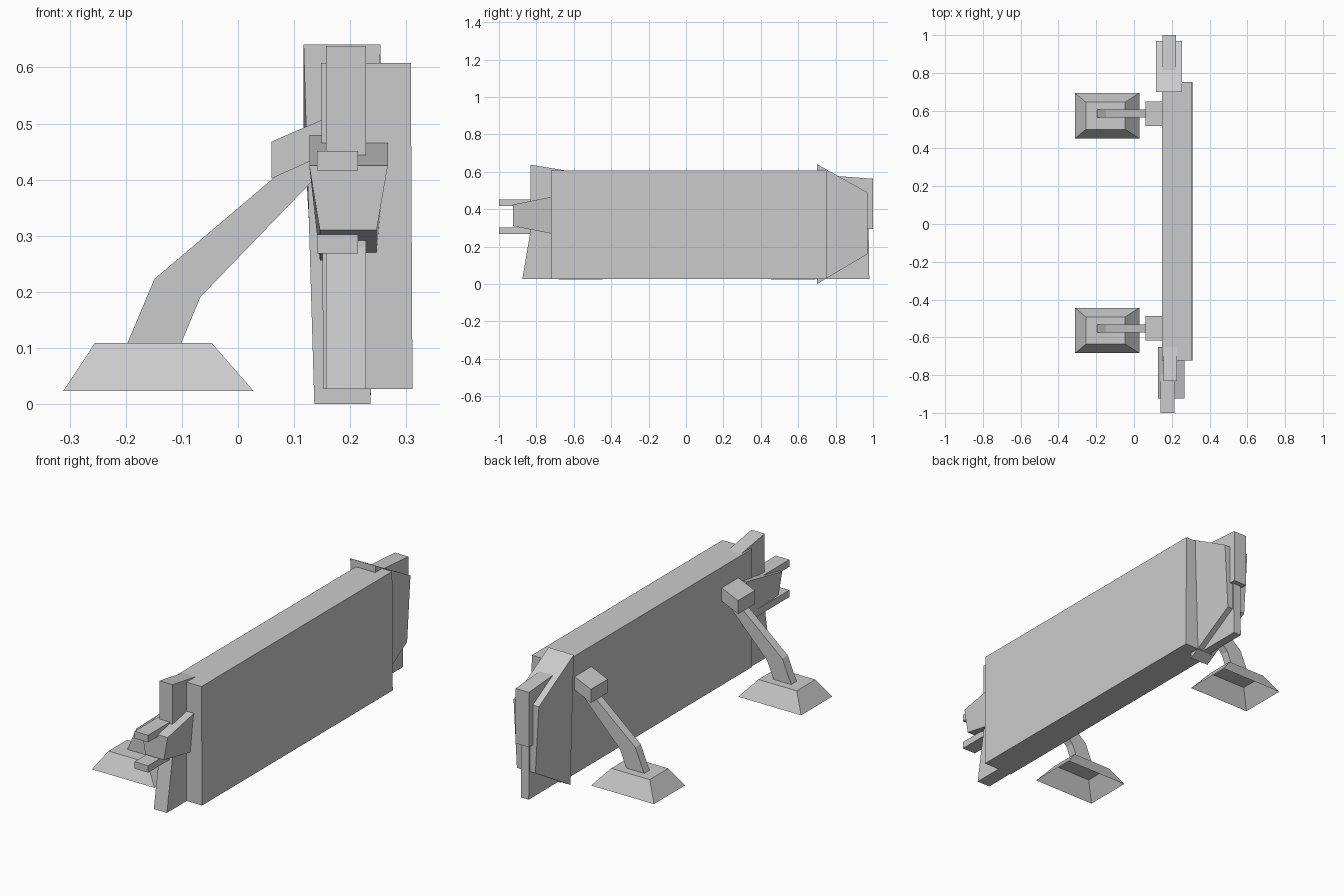
import bpy, bmesh

if "Cube" in bpy.data.objects:
    bpy.data.objects.remove(bpy.data.objects["Cube"])


def loft(name, ring_a, ring_b, cap_a=True):
    """Join two matching rings of points into a flat-faced solid."""
    bm = bmesh.new()
    a = [bm.verts.new(p) for p in ring_a]
    b = [bm.verts.new(p) for p in ring_b]
    n = len(a)
    for i in range(n):
        j = (i + 1) % n
        bm.faces.new((a[i], a[j], b[j], b[i]))
    if cap_a:
        bm.faces.new(a[::-1])
    bm.faces.new(b)
    bmesh.ops.recalc_face_normals(bm, faces=bm.faces)
    mesh = bpy.data.meshes.new(name)
    bm.to_mesh(mesh)
    bm.free()
    obj = bpy.data.objects.new(name, mesh)
    bpy.context.collection.objects.link(obj)
    return obj


def prism_y(name, profile, y0, y1):
    """Extrude an x-z profile along y."""
    return loft(name, [(x, y0, z) for x, z in profile], [(x, y1, z) for x, z in profile])


def prism_x(name, profile, x0, x1):
    """Extrude a y-z profile along x."""
    return loft(name, [(x0, y, z) for y, z in profile], [(x1, y, z) for y, z in profile])


def box(name, x0, x1, y0, y1, z0, z1):
    return prism_y(name, [(x0, z0), (x1, z0), (x1, z1), (x0, z1)], y0, y1)


def end_block(name, top, bottom, near, far):
    """Block narrower at the bottom; near and far are (y, z_low, z_high)."""
    def ring(y, lo, hi):
        return [(bottom[0], y, lo), (bottom[1], y, lo), (top[1], y, hi), (top[0], y, hi)]
    return loft(name, ring(*near), ring(*far))


def rect(x0, x1, y, half, z):
    return [(x0, y - half, z), (x1, y - half, z), (x1, y + half, z), (x0, y + half, z)]


# Main board
prism_y("main_board", [(0.152, 0.027), (0.311, 0.027), (0.308, 0.608), (0.148, 0.608)],
        -0.722, 0.752)

# Front end: plate, tapered clamp and two prongs
prism_x("front_end_plate", [(-0.65, 0.027), (-0.875, 0.027), (-0.832, 0.28),
                            (-0.832, 0.638), (-0.65, 0.608)], 0.157, 0.228)
end_block("front_clamp", (0.127, 0.267), (0.146, 0.247),
          (-0.925, 0.31, 0.425), (-0.65, 0.256, 0.48))
box("upper_prong", 0.141, 0.214, -1.0, -0.72, 0.416, 0.451)
box("lower_prong", 0.141, 0.214, -1.0, -0.72, 0.268, 0.302)

# Back end: large tapered cap, upper plate and narrower lower plate
end_block("back_cap", (0.117, 0.254), (0.136, 0.236),
          (0.70, 0.0, 0.641), (0.97, 0.16, 0.49))
prism_x("back_upper_plate", [(0.74, 0.295), (1.0, 0.295), (1.0, 0.563), (0.74, 0.582)],
        0.15, 0.222)
prism_x("back_lower_plate", [(0.74, 0.027), (0.98, 0.027), (0.976, 0.31), (0.74, 0.31)],
        0.165, 0.207)

# Two supports: hollow foot, bent arm and tilted mount
for label, y in (("front", -0.564), ("back", 0.573)):
    loft(label + "_foot", rect(-0.312, 0.028, y, 0.12, 0.023),
         rect(-0.255, -0.047, y, 0.072, 0.109), cap_a=False)
    arm_y = y + 0.011
    prism_y(label + "_arm", [(-0.197, 0.109), (-0.101, 0.109), (-0.067, 0.191),
                             (0.13, 0.395), (0.13, 0.45), (0.10, 0.434), (-0.149, 0.223)],
            arm_y - 0.021, arm_y + 0.021)
    prism_y(label + "_mount", [(0.06, 0.402), (0.16, 0.447), (0.16, 0.511), (0.06, 0.468)],
            arm_y - 0.065, arm_y + 0.065)
